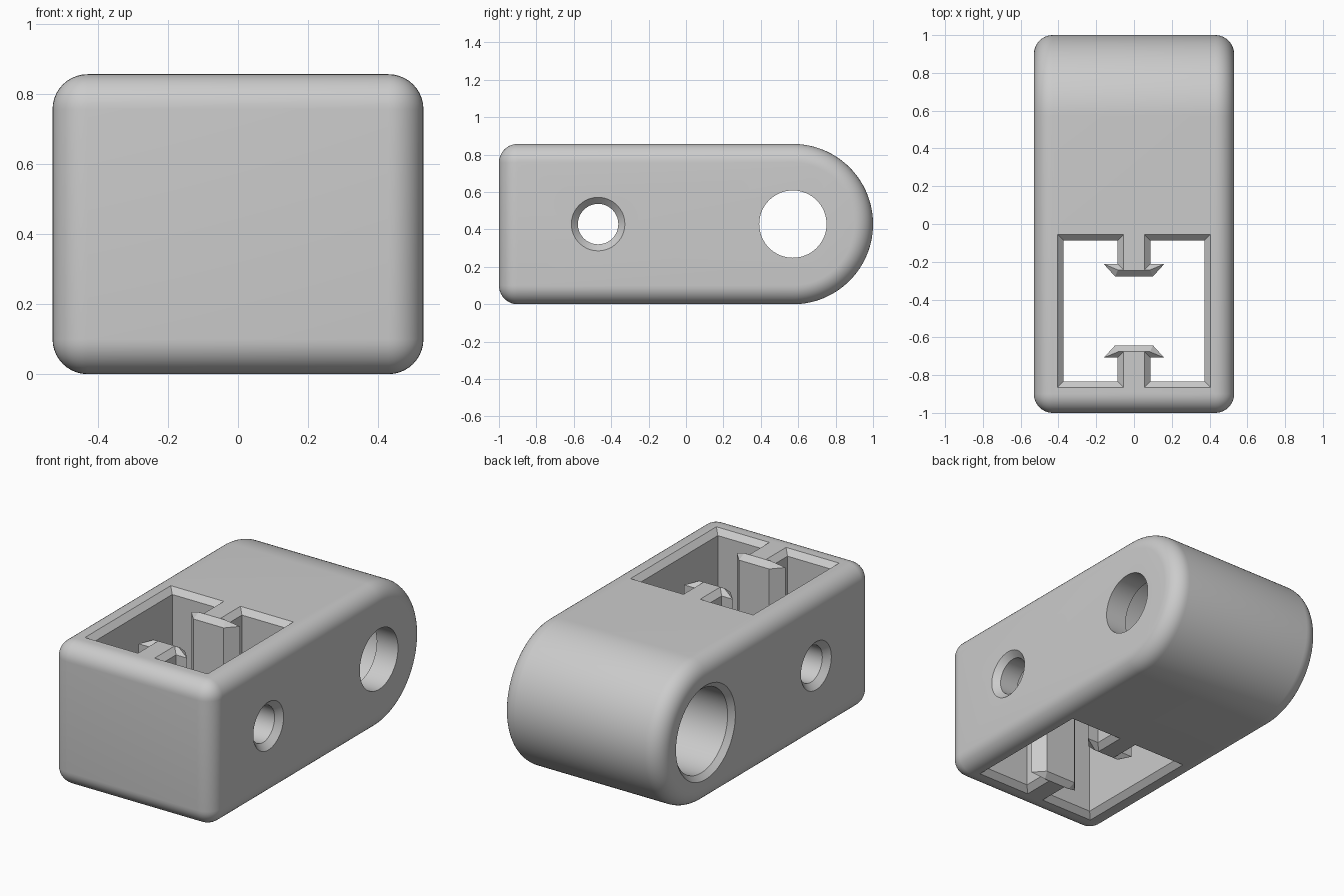
import bpy, bmesh
from math import pi, sin, cos

cube = bpy.data.objects.get("Cube")
if cube:
    bpy.data.objects.remove(cube, do_unlink=True)

W, H, R = 0.53, 0.857, 0.1       # half width, height, edge radius
C = 0.032                        # chamfer size
MID = H / 2
POCKET_Y = -0.46

grey = bpy.data.materials.new("plain grey")
grey.use_nodes = True
grey.diffuse_color = (0.6, 0.6, 0.6, 1)
grey.node_tree.nodes["Principled BSDF"].inputs["Base Color"].default_value = (0.6, 0.6, 0.6, 1)


def make_object(name, bm):
    bmesh.ops.recalc_face_normals(bm, faces=bm.faces)
    mesh = bpy.data.meshes.new(name)
    bm.to_mesh(mesh)
    bm.free()
    mesh.materials.append(grey)
    obj = bpy.data.objects.new(name, mesh)
    bpy.context.collection.objects.link(obj)
    return obj


def loft(name, rings):
    """Closed solid through a stack of equal-sized rings of points."""
    bm = bmesh.new()
    loops = [[bm.verts.new(p) for p in ring] for ring in rings]
    n = len(loops[0])
    for a, b in zip(loops, loops[1:]):
        for i in range(n):
            j = (i + 1) % n
            bm.faces.new((a[i], a[j], b[j], b[i]))
    bm.faces.new(loops[0])
    bm.faces.new(loops[-1])
    return make_object(name, bm)


def bore(name, y, steps, sides=64):
    """Turned cutter along x from (x, radius) steps."""
    angles = [2 * pi * i / sides for i in range(sides)]
    return loft(name, [[(x, y + r * cos(a), MID + r * sin(a)) for a in angles]
                       for x, r in steps])


def combine(target, tool, operation):
    mod = target.modifiers.new(tool.name, "BOOLEAN")
    mod.operation, mod.object, mod.solver = operation, tool, "EXACT"
    bpy.context.view_layer.objects.active = target
    bpy.ops.object.modifier_apply(modifier=mod.name)
    bpy.data.objects.remove(tool, do_unlink=True)


# Body: round-backed side profile across the width, with rounded rims and front
arc = [pi / 2 - pi * i / 64 for i in range(65)]
profile = [(1 - MID + MID * cos(a), MID + MID * sin(a)) for a in arc]
profile += [(-1, 0), (-1, H)]
body = loft("body", [[(x, y, z) for y, z in profile] for x in (-W, W)])
bm = bmesh.new()
bm.from_mesh(body.data)
edges = []
for e in bm.edges:
    a, b = (v.co for v in e.verts)
    on_rim = abs(a.x - b.x) < 0.001
    on_front = a.y < -0.99 and b.y < -0.99
    if on_rim or on_front:
        edges.append(e)
bmesh.ops.bevel(bm, geom=edges, offset=R, segments=10, profile=0.5,
                affect="EDGES", clamp_overlap=False)
bm.to_mesh(body.data)
bm.free()

# Square pocket through the body, chamfered at top and bottom
def square(half, z):
    return [(sx * half, POCKET_Y + sy * half, z)
            for sx, sy in ((-1, -1), (1, -1), (1, 1), (-1, 1))]

P = 0.405
pocket = loft("pocket_cutter", [square(P + C, -C), square(P - C, C),
                                square(P - C, H - C), square(P + C, H + C)])
combine(body, pocket, "DIFFERENCE")

# Cross holes: a countersunk pin hole and a stepped pivot bore
E = W + 0.01
combine(body, bore("pin_hole_cutter", -0.47,
                   [(-E, 0.153), (-E + 0.045, 0.108), (E - 0.045, 0.108), (E, 0.153)]),
        "DIFFERENCE")
combine(body, bore("pivot_bore_cutter", 1 - MID,
                   [(-E, 0.29), (-E + 0.04, 0.25), (0.39, 0.25), (0.39, 0.18), (E, 0.18)]),
        "DIFFERENCE")

# T-shaped ribs facing each other inside the pocket
TIP, BACK = 0.182, 0.248
LEVELS = ((0, C), (C, 0), (H - C, 0), (H, C))

for side in (1, -1):
    stem, head = [], []
    for z, c in LEVELS:
        w = 0.087 - c
        stem.append([(x, POCKET_Y + side * d, z) for x, d in
                     ((-w, TIP + C), (w, TIP + C), (w, P + 0.02), (-w, P + 0.02))])
        wide, narrow = 0.16 - 2.414 * c, 0.1 - 0.414 * c
        head.append([(x, POCKET_Y + side * d, z) for x, d in
                     ((-narrow, TIP + c), (narrow, TIP + c),
                      (wide, BACK - c), (-wide, BACK - c))])
    combine(body, loft("rib_stem", stem), "UNION")
    combine(body, loft("rib_head", head), "UNION")

# Smooth rounded surfaces, crisp chamfers
bpy.ops.object.select_all(action="DESELECT")
body.select_set(True)
bpy.context.view_layer.objects.active = body
bpy.ops.object.shade_smooth_by_angle(angle=pi / 6)
